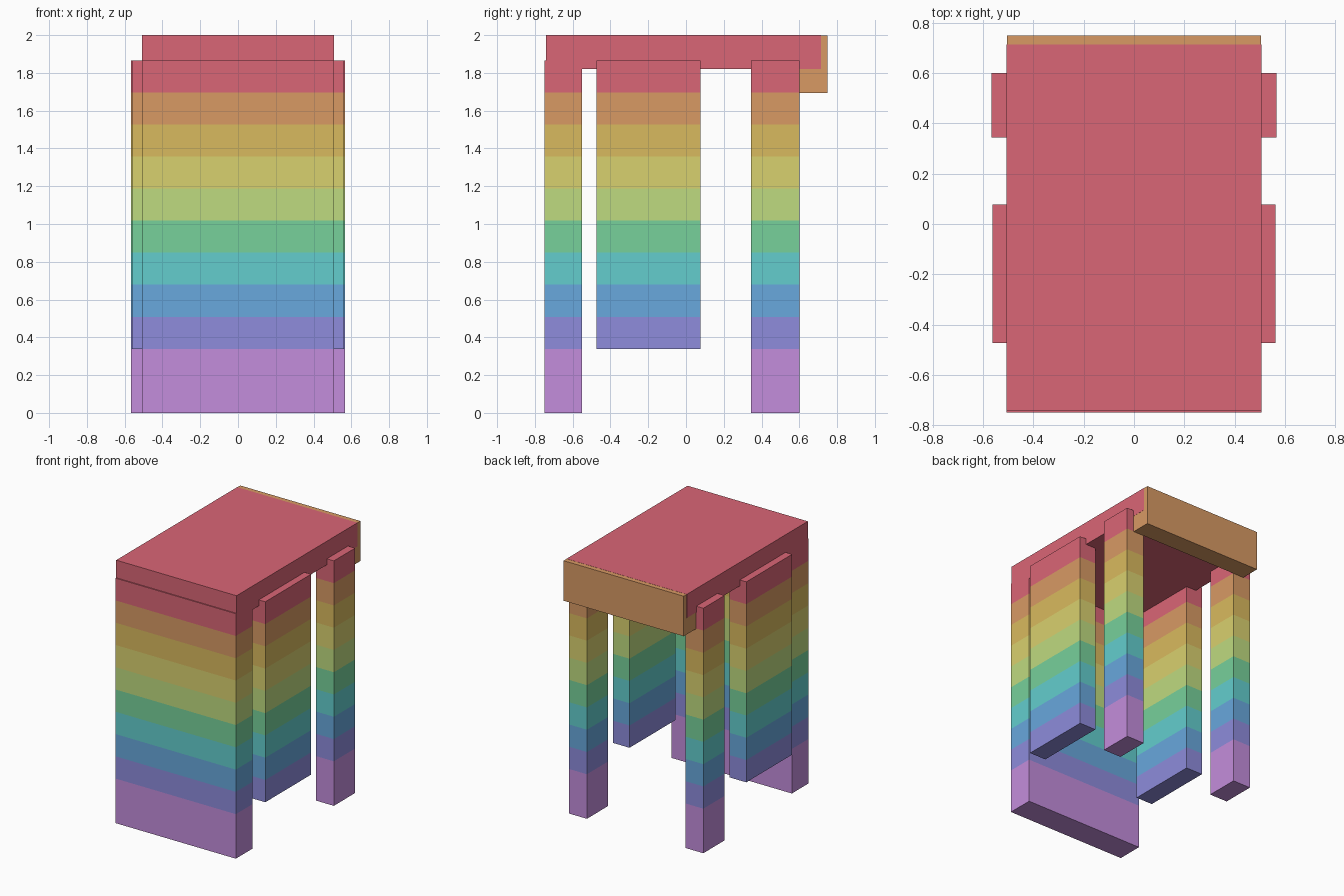
import bpy
import bmesh
from mathutils import Vector

default_cube = bpy.data.objects.get("Cube")
if default_cube:
    bpy.data.objects.remove(default_cube, do_unlink=True)

# Palette from the bottom band to the top band
PALETTE = [
    ("purple", "C48DDC"), ("indigo", "8E8CDC"), ("blue", "68A8DD"),
    ("teal", "63CECE"), ("sea green", "77D19B"), ("lime", "BFDB80"),
    ("yellow", "D9D16F"), ("gold", "D9BA5E"), ("orange", "D89A64"),
    ("red", "DA6676"),
]


def to_linear(value):
    return value / 12.92 if value <= 0.04045 else ((value + 0.055) / 1.055) ** 2.4


def make_material(name, code):
    rgb = [to_linear(channel / 255) for channel in bytes.fromhex(code)]
    material = bpy.data.materials.new(name)
    material.use_nodes = True
    material.diffuse_color = (*rgb, 1)
    shader = material.node_tree.nodes["Principled BSDF"]
    shader.inputs["Base Color"].default_value = (*rgb, 1)
    shader.inputs["Roughness"].default_value = 0.9
    return material


MATERIALS = {name: make_material(name, code) for name, code in PALETTE}

# Heights of the colour bands: the lowest is twice as tall as the rest
POST_TOP = 1.866
STEP = POST_TOP / 11
EDGES = [STEP * k for k in range(2, 11)]


def box(name, low, high, colour=None):
    """Block between two corners, in one colour or banded by height."""
    low, high = Vector(low), Vector(high)
    bm = bmesh.new()
    bmesh.ops.create_cube(bm, size=1)
    bmesh.ops.scale(bm, vec=high - low, verts=bm.verts)
    bmesh.ops.translate(bm, vec=(low + high) / 2, verts=bm.verts)
    mesh = bpy.data.meshes.new(name)
    if colour:
        mesh.materials.append(MATERIALS[colour])
    else:
        for material in MATERIALS.values():
            mesh.materials.append(material)
        for edge in EDGES:
            if low.z + 0.01 < edge < high.z - 0.01:
                bmesh.ops.bisect_plane(
                    bm, geom=bm.verts[:] + bm.edges[:] + bm.faces[:],
                    plane_co=(0, 0, edge), plane_no=(0, 0, 1))
        for face in bm.faces:
            height = face.calc_center_median().z + 0.002
            face.material_index = sum(height > edge for edge in EDGES)
    bm.to_mesh(mesh)
    bm.free()
    obj = bpy.data.objects.new(name, mesh)
    bpy.context.collection.objects.link(obj)
    return obj


def pair(name, inner, outer, y_range, bottom):
    """Banded block on the left and its mirror on the right."""
    for side, (x_low, x_high) in (("left", (inner, outer)), ("right", (-outer, -inner))):
        box(f"{side}_{name}", (x_low, y_range[0], bottom), (x_high, y_range[1], POST_TOP))


HALF = 0.507

# Top slab and the lip hanging at the back, a hair smaller where they overlap
box("top_slab", (-HALF, -0.742, 1.82), (HALF, 0.714, 2), "red")
box("back_lip", (-HALF + 0.001, 0.6, 1.694), (HALF - 0.001, 0.75, 1.999), "orange")

# Wide front support
box("front_panel", (-HALF, -0.75, 0), (HALF, -0.55, POST_TOP))

# Hanging side panels and rear legs
pair("side_panel", 0.422, 0.562, (-0.474, 0.077), EDGES[0])
pair("back_leg", 0.415, 0.566, (0.345, 0.6), 0)
